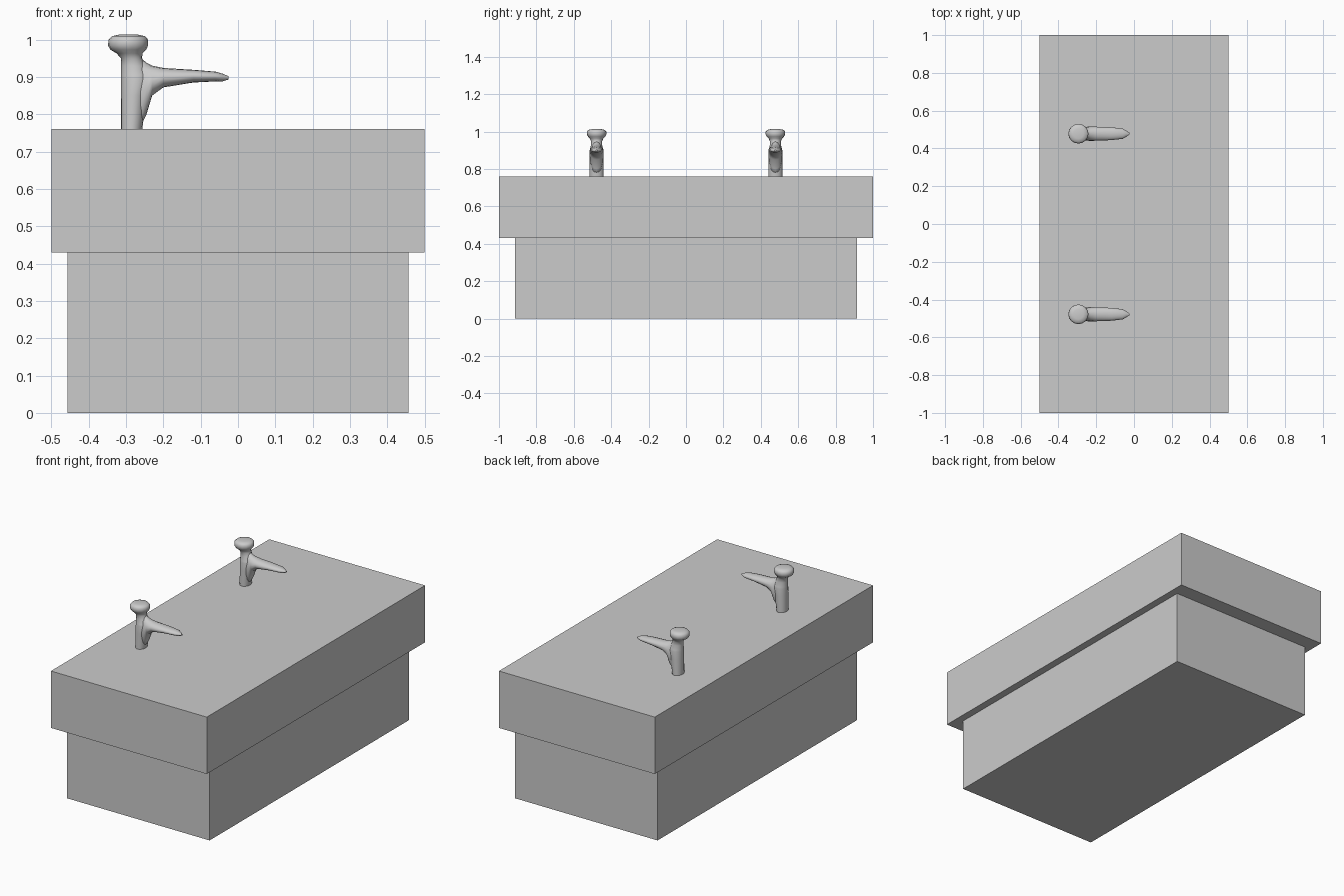
import bpy, bmesh, math

if "Cube" in bpy.data.objects:
    bpy.data.objects.remove(bpy.data.objects["Cube"])


def box(name, sx, sy, z0, z1):
    bpy.ops.mesh.primitive_cube_add(size=1, location=(0, 0, (z0 + z1) / 2))
    ob = bpy.context.object
    ob.name = name
    ob.scale = (sx, sy, z1 - z0)
    bpy.ops.object.transform_apply(location=True, scale=True)


def loft(name, rings):
    """Skin a list of closed rings and cap both ends."""
    bm = bmesh.new()
    loops = [[bm.verts.new(p) for p in ring] for ring in rings]
    n = len(loops[0])
    for a, b in zip(loops, loops[1:]):
        for i in range(n):
            j = (i + 1) % n
            bm.faces.new((a[i], a[j], b[j], b[i]))
    bm.faces.new(loops[0])
    bm.faces.new(loops[-1])
    bmesh.ops.recalc_face_normals(bm, faces=bm.faces)
    mesh = bpy.data.meshes.new(name)
    bm.to_mesh(mesh)
    bm.free()
    ob = bpy.data.objects.new(name, mesh)
    bpy.context.collection.objects.link(ob)
    bpy.ops.object.select_all(action='DESELECT')
    bpy.context.view_layer.objects.active = ob
    ob.select_set(True)
    bpy.ops.object.shade_smooth_by_angle(angle=math.radians(50))
    return ob


def oval(u0, u1, ry, sides=16):
    """Points (u, y) of an ellipse spanning u0..u1 and -ry..ry."""
    c, r = (u0 + u1) / 2, (u1 - u0) / 2
    angles = [2 * math.pi * i / sides for i in range(sides)]
    return [(c + r * math.cos(a), ry * math.sin(a)) for a in angles]


# Counter: overhanging upper slab on a narrower cabinet
box("counter_top", 1.0, 2.0, 0.43, 0.76)
box("cabinet_base", 0.914, 1.826, 0.0, 0.43)

# Tap column with knob: z, x min, x max, y half-width
column = [
    (0.755, -0.314, -0.257, 0.038), (0.85, -0.314, -0.245, 0.038),
    (0.895, -0.314, -0.235, 0.038), (0.905, -0.314, -0.238, 0.036),
    (0.93, -0.313, -0.247, 0.029), (0.95, -0.314, -0.257, 0.030),
    (0.963, -0.325, -0.256, 0.036), (0.973, -0.342, -0.246, 0.046),
    (0.984, -0.348, -0.241, 0.052), (1.0, -0.347, -0.241, 0.052),
    (1.009, -0.338, -0.249, 0.044), (1.013, -0.32, -0.267, 0.026),
]
# Tap spout: x, z min, z max, y half-width
spout = [
    (-0.285, 0.765, 0.955, 0.025), (-0.257, 0.775, 0.948, 0.034),
    (-0.245, 0.80, 0.938, 0.037), (-0.23, 0.85, 0.93, 0.038),
    (-0.20, 0.872, 0.924, 0.037), (-0.12, 0.885, 0.919, 0.034),
    (-0.06, 0.888, 0.914, 0.027), (-0.042, 0.888, 0.909, 0.017),
    (-0.025, 0.893, 0.902, 0.005),
]

for side, y in (("front", -0.478), ("back", 0.478)):
    tap = loft(side + "_tap_column",
               [[(x, v, z) for x, v in oval(a, b, r)] for z, a, b, r in column])
    tap.location.y = y
    arm = loft(side + "_tap_spout",
               [[(x, v, z) for z, v in oval(a, b, r)] for x, a, b, r in spout])
    arm.location.y = y
